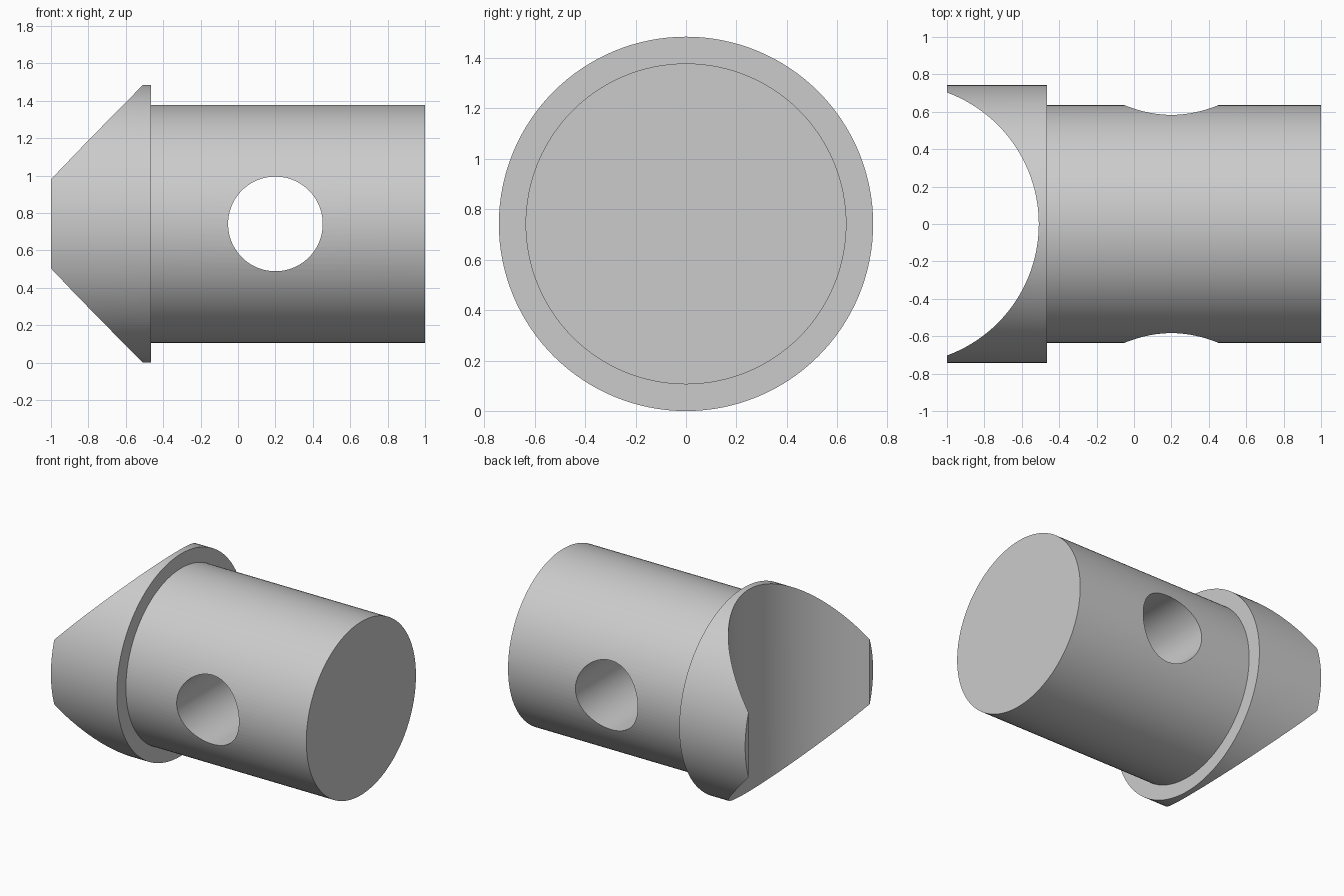
import bpy, bmesh
from math import pi, cos, sin
from mathutils import Matrix

cube = bpy.data.objects.get("Cube")
if cube:
    bpy.data.objects.remove(cube, do_unlink=True)

HEAD_R, BODY_R = 0.742, 0.636
TIP_X, STEP_X, END_X = -1.0, -0.465, 1.0
SADDLE_R, SADDLE_X = 0.749, -1.258
HOLE_R, HOLE_X = 0.253, 0.2
SEGMENTS = 128

# Single plain grey
grey = bpy.data.materials.new("plain grey")
grey.use_nodes = True
colour = (0.6, 0.6, 0.6, 1)
grey.diffuse_color = colour
grey.node_tree.nodes["Principled BSDF"].inputs["Base Color"].default_value = colour


def add_object(name, bm):
    bmesh.ops.recalc_face_normals(bm, faces=bm.faces)
    mesh = bpy.data.meshes.new(name)
    bm.to_mesh(mesh)
    bm.free()
    mesh.materials.append(grey)
    obj = bpy.data.objects.new(name, mesh)
    bpy.context.collection.objects.link(obj)
    return obj


def turned_part(name, profile):
    """Solid turned about the x axis from (x, radius) points."""
    bm = bmesh.new()
    rings = []
    for x, r in profile:
        angles = [2 * pi * i / SEGMENTS for i in range(SEGMENTS)]
        rings.append([bm.verts.new((x, r * cos(a), HEAD_R + r * sin(a))) for a in angles])
    for a, b in zip(rings, rings[1:]):
        for i in range(SEGMENTS):
            j = (i + 1) % SEGMENTS
            bm.faces.new((a[i], a[j], b[j], b[i]))
    bm.faces.new(rings[0])
    bm.faces.new(rings[-1])
    return add_object(name, bm)


def cutter(name, radius, x, axis):
    """Long cylinder through the part's centre line, along y or z."""
    bm = bmesh.new()
    turn = Matrix.Rotation(pi / 2, 4, "X") if axis == "Y" else Matrix.Identity(4)
    bmesh.ops.create_cone(bm, cap_ends=True, segments=SEGMENTS, radius1=radius,
                          radius2=radius, depth=3,
                          matrix=Matrix.Translation((x, 0, HEAD_R)) @ turn)
    obj = add_object(name, bm)
    obj.hide_render = True
    return obj


# Stepped plug: wide collar head and narrower body
plug = turned_part("stepped_plug", [(TIP_X, HEAD_R), (STEP_X, HEAD_R),
                                    (STEP_X, BODY_R), (END_X, BODY_R)])

bpy.ops.object.select_all(action="DESELECT")
plug.select_set(True)
bpy.context.view_layer.objects.active = plug

# Saddle scooped from the head, and cross hole through the body
for tool in (cutter("saddle_cutter", SADDLE_R, SADDLE_X, "Z"),
             cutter("cross_hole_cutter", HOLE_R, HOLE_X, "Y")):
    cut = plug.modifiers.new(tool.name, "BOOLEAN")
    cut.operation = "DIFFERENCE"
    cut.solver = "EXACT"
    cut.object = tool
    bpy.ops.object.modifier_apply(modifier=cut.name)
    bpy.data.objects.remove(tool, do_unlink=True)

bpy.ops.object.shade_smooth_by_angle(angle=pi / 6)
